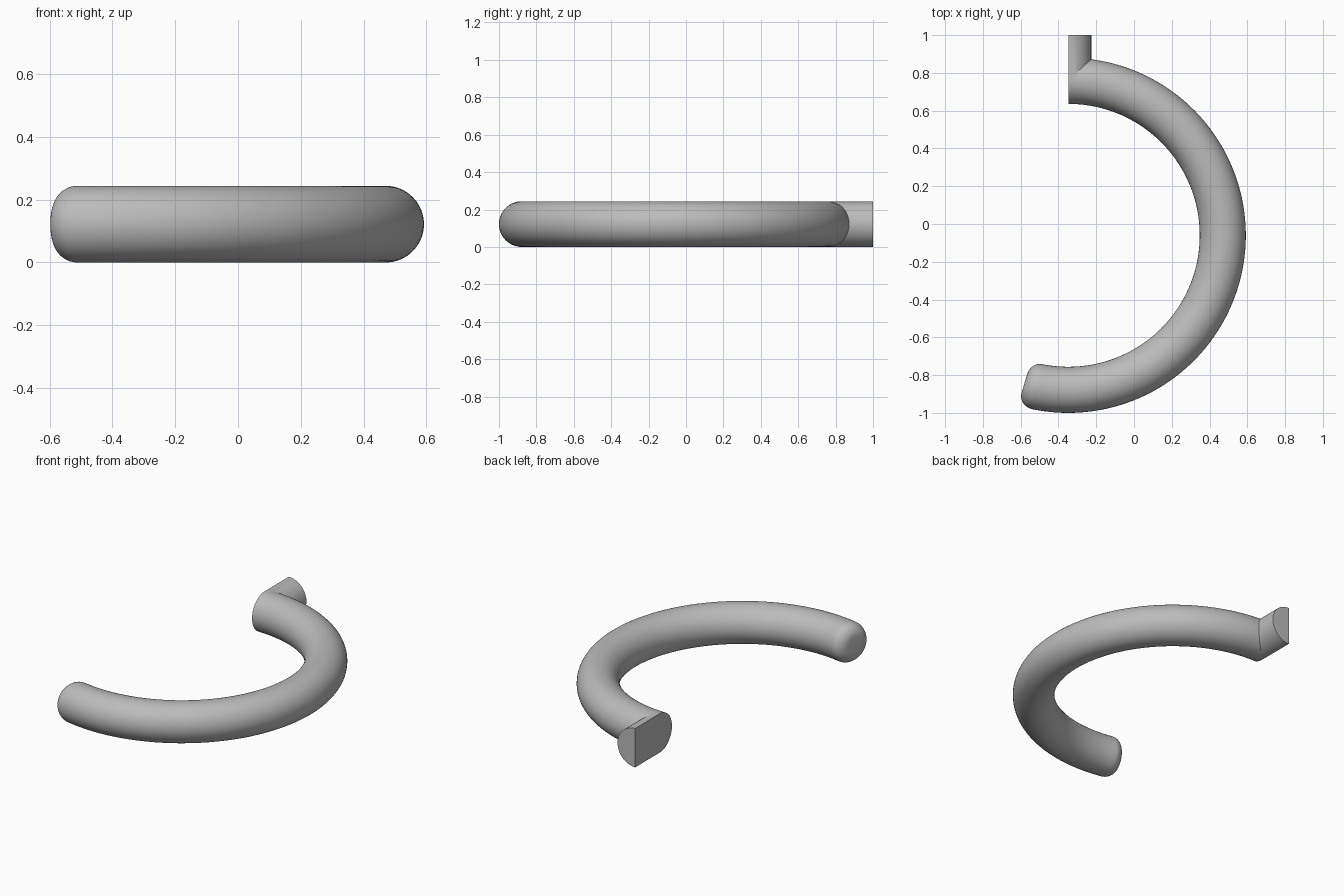
import bpy, bmesh
from math import sin, cos, asin, pi, radians

if "Cube" in bpy.data.objects:
    bpy.data.objects.remove(bpy.data.objects["Cube"])

R, r = 0.818, 0.122            # ring radius, tube radius
XC, YC = -0.348, -0.06         # ring centre
FILLET = 0.07                  # rounding of the free end
SIDES, STEPS, FSTEPS = 64, 96, 10
END = pi + radians(16.5)       # sweep angle of the free end

bm = bmesh.new()


def tube_point(t, phi, s):
    """Point on the swept tube: section angle t, sweep phi, section radius s."""
    rho = R + s * cos(t)
    return bm.verts.new((XC + rho * sin(phi), YC + rho * cos(phi), r + s * sin(t)))


def start_angle(t):
    """Outer half starts on the mitre with the stub, inner half on the flat side."""
    c = max(cos(t), 0.0)
    return asin(r * c / (R + r * c))


def bridge(a, b, closed=True):
    n = len(a)
    for i in range(n if closed else n - 1):
        j = (i + 1) % n
        bm.faces.new((a[i], a[j], b[j], b[i]))


# curved tube, angles begin at the bottom of the section
angles = [-pi / 2 + 2 * pi * i / SIDES for i in range(SIDES)]
bend = END - FILLET / R
rings = []
for k in range(STEPS + 1):
    u = k / STEPS
    rings.append([tube_point(t, start_angle(t) * (1 - u) + bend * u, r) for t in angles])

# rounded free end
for k in range(1, FSTEPS + 1):
    a = pi / 2 * k / FSTEPS
    s = r - FILLET + FILLET * cos(a)
    rings.append([tube_point(t, bend + FILLET * sin(a) / R, s) for t in angles])
for a, b in zip(rings, rings[1:]):
    bridge(a, b)
bm.faces.new(rings[-1])

# half-round stub reaching back to y = 1
half = SIDES // 2
tip = [bm.verts.new((XC + r * max(cos(t), 0), 1.0, r + r * sin(t))) for t in angles[:half + 1]]
bridge(rings[0][:half + 1], tip, closed=False)
bm.faces.new(tip)

# flat side shared by stub and tube
bm.faces.new(rings[0][half:] + [rings[0][0], tip[0], tip[-1]])

bmesh.ops.recalc_face_normals(bm, faces=bm.faces)
mesh = bpy.data.meshes.new("curved_handle")
bm.to_mesh(mesh)
bm.free()
handle = bpy.data.objects.new("curved_handle", mesh)
bpy.context.collection.objects.link(handle)

grey = bpy.data.materials.new("plain grey")
grey.diffuse_color = (0.5, 0.5, 0.5, 1)
grey.use_nodes = True
grey.node_tree.nodes["Principled BSDF"].inputs["Base Color"].default_value = grey.diffuse_color
mesh.materials.append(grey)

bpy.context.view_layer.objects.active = handle
handle.select_set(True)
bpy.ops.object.shade_smooth_by_angle(angle=radians(25))
